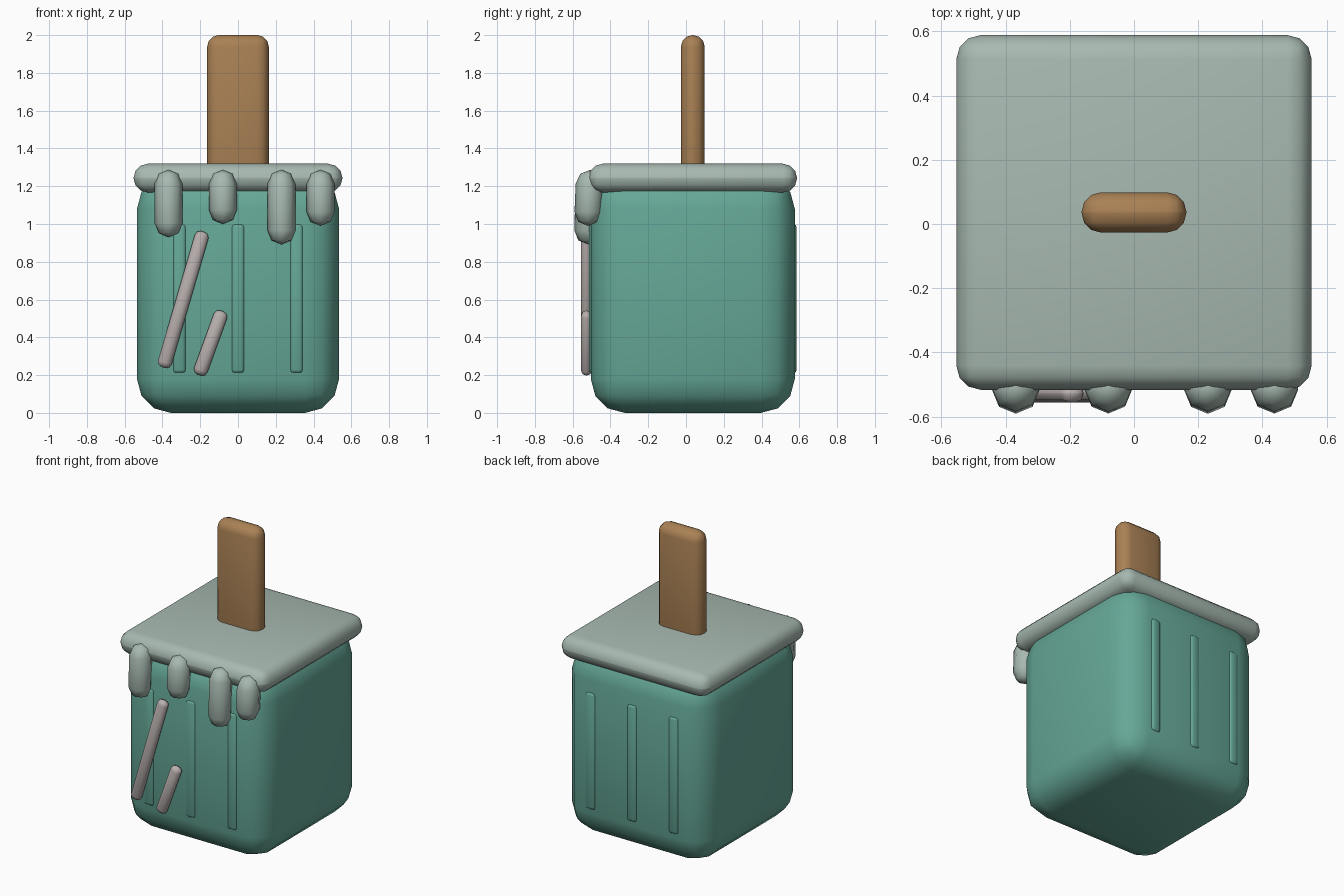
import bpy, bmesh
from math import sin, cos, pi, radians

if "Cube" in bpy.data.objects:
    bpy.data.objects.remove(bpy.data.objects["Cube"])


def mat(name, rgb):
    m = bpy.data.materials.new(name)
    m.diffuse_color = (*rgb, 1)
    m.use_nodes = True
    m.node_tree.nodes["Principled BSDF"].inputs["Base Color"].default_value = m.diffuse_color
    return m


TEAL = mat("teal", (0.13, 0.39, 0.31))
ICING = mat("pale_icing", (0.39, 0.49, 0.44))
WOOD = mat("wood", (0.40, 0.22, 0.09))
SHINE = mat("shine", (0.48, 0.43, 0.42))


def finish(bm, name, material, angle):
    bmesh.ops.recalc_face_normals(bm, faces=bm.faces)
    me = bpy.data.meshes.new(name)
    bm.to_mesh(me)
    bm.free()
    ob = bpy.data.objects.new(name, me)
    bpy.context.collection.objects.link(ob)
    me.materials.append(material)
    bpy.ops.object.select_all(action='DESELECT')
    ob.select_set(True)
    bpy.context.view_layer.objects.active = ob
    bpy.ops.object.shade_smooth_by_angle(angle=radians(angle))
    return ob


def rounded_box(name, centre, size, radius, segments, material, tilt=0, angle=50):
    bm = bmesh.new()
    bmesh.ops.create_cube(bm, size=1)
    bmesh.ops.scale(bm, vec=size, verts=bm.verts)
    bmesh.ops.bevel(bm, geom=bm.edges[:], offset=radius, segments=segments,
                    profile=0.5, affect='EDGES')
    ob = finish(bm, name, material, angle)
    ob.location = centre
    ob.rotation_euler = (0, radians(tilt), 0)
    return ob


def drip(name, x, z0, z1, r=0.074, sides=8):
    # eight-sided capsule leaning slightly forward at its lower end
    bm = bmesh.new()
    k = r * sin(pi / 4)
    rings = []
    for z, rad in ((z0 + r - k, k), (z0 + r, r), (z1 - r, r), (z1 - r + k, k)):
        y = -0.519 + 0.012 * (z - z0) / (z1 - z0)
        rings.append([bm.verts.new((x + rad * cos(2 * pi * i / sides),
                                    y + rad * sin(2 * pi * i / sides), z))
                      for i in range(sides)])
    low, high = bm.verts.new((x, -0.519, z0)), bm.verts.new((x, -0.507, z1))
    for i in range(sides):
        j = (i + 1) % sides
        for a, b in zip(rings, rings[1:]):
            bm.faces.new((a[i], a[j], b[j], b[i]))
        bm.faces.new((low, rings[0][j], rings[0][i]))
        bm.faces.new((high, rings[-1][i], rings[-1][j]))
    finish(bm, name, ICING, 50)


CY = 0.036
# ice block, icing slab and stick
rounded_box("body", (0, CY, 0.63), (1.07, 1.08, 1.26), 0.18, 3, TEAL)
rounded_box("icing_cap", (0, CY, 1.243), (1.106, 1.104, 0.152), 0.075, 3, ICING)
rounded_box("stick", (0, CY, 1.55), (0.326, 0.125, 0.90), 0.06, 3, WOOD)

# shallow ribs on front and back
for side, y in (("front", -0.494), ("back", 0.566)):
    for i, x in enumerate((-0.31, 0, 0.31)):
        rounded_box(f"{side}_rib_{i + 1}", (x, y, 0.605), (0.07, 0.04, 0.79), 0.018, 2, TEAL)

# icing drips
for i, (x, z0) in enumerate(((-0.368, 0.93), (-0.08, 1.0), (0.23, 0.892), (0.437, 0.99))):
    drip(f"drip_{i + 1}", x, z0, 1.287)

# slanted highlight bars
rounded_box("long_highlight", (-0.29, -0.527, 0.60), (0.075, 0.058, 0.75), 0.028, 2, SHINE, 16.3)
rounded_box("short_highlight", (-0.145, -0.527, 0.37), (0.075, 0.058, 0.36), 0.028, 2, SHINE, 20)
